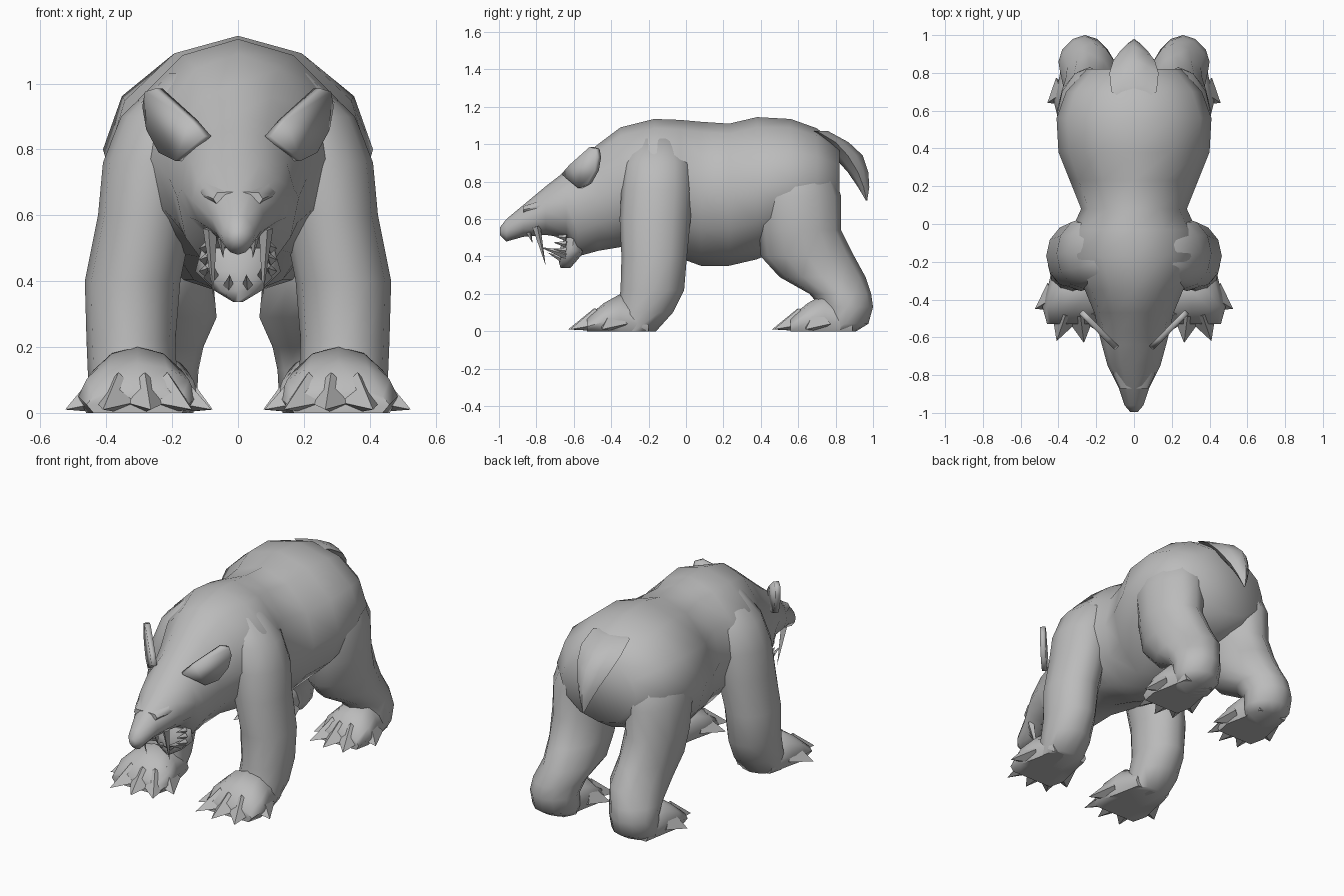
import bpy, bmesh, math
from mathutils import Vector

if "Cube" in bpy.data.objects:
    bpy.data.objects.remove(bpy.data.objects["Cube"])

fur = bpy.data.materials.new("plain grey")
fur.use_nodes = True
GREY = (0.5, 0.5, 0.5, 1)
fur.diffuse_color = GREY
fur.node_tree.nodes["Principled BSDF"].inputs["Base Color"].default_value = GREY


def finish(name, bm, mirror=False, angle=60):
    """Turn a bmesh into a shaded object, optionally mirrored across x."""
    bmesh.ops.recalc_face_normals(bm, faces=bm.faces)
    mesh = bpy.data.meshes.new(name)
    bm.to_mesh(mesh)
    bm.free()
    obj = bpy.data.objects.new(name, mesh)
    bpy.context.collection.objects.link(obj)
    mesh.materials.append(fur)
    bpy.ops.object.select_all(action="DESELECT")
    obj.select_set(True)
    bpy.context.view_layer.objects.active = obj
    bpy.ops.object.shade_smooth_by_angle(angle=math.radians(angle))
    if mirror:
        obj.modifiers.new("mirror", "MIRROR").use_mirror_merge = False
    return obj


def signed_power(value, power):
    return math.copysign(abs(value) ** power, value)


def loft(name, rings, upright, mirror=False, sides=12, power=1.0):
    """Skin oval rings (x, y, z, half width, half depth).
    Upright rings span x and z, the others span x and y."""
    bm = bmesh.new()
    loops = []
    for x, y, z, wide, deep in rings:
        loop = []
        for i in range(sides):
            a = math.tau * i / sides
            u = wide * signed_power(math.sin(a), power)
            v = deep * signed_power(math.cos(a), power)
            p = Vector((x + u, y, z + v) if upright else (x + u, y + v, z))
            p.z = max(p.z, 0)
            loop.append(bm.verts.new(p))
        loops.append(loop)
    for a, b in zip(loops, loops[1:]):
        for i in range(sides):
            j = (i + 1) % sides
            bm.faces.new((a[i], a[j], b[j], b[i]))
    bm.faces.new(loops[0])
    bm.faces.new(loops[-1])
    return finish(name, bm, mirror)


def spike(name, base, tip, radius, sides=4):
    """Pointed cone from base to tip, mirrored to both sides."""
    base, tip = Vector(base), Vector(tip)
    forward = (tip - base).normalized()
    across = forward.cross(Vector((0, 0, 1))).normalized()
    above = across.cross(forward)
    bm = bmesh.new()
    end = bm.verts.new(tip)
    rim = []
    for i in range(sides):
        a = math.tau * i / sides
        p = base + (across * math.cos(a) + above * math.sin(a)) * radius
        p.z = max(p.z, 0)
        rim.append(bm.verts.new(p))
    for i in range(sides):
        bm.faces.new((rim[i], rim[(i + 1) % sides], end))
    bm.faces.new(rim)
    return finish(name, bm, True, 40)


# Snout, head, neck, shoulders, belly and rump in one skin
body = [
    (-0.995, 0.535, 0.02, 0.02), (-0.96, 0.54, 0.05, 0.06),
    (-0.87, 0.59, 0.08, 0.085), (-0.75, 0.645, 0.14, 0.13),
    (-0.64, 0.68, 0.17, 0.18), (-0.58, 0.655, 0.185, 0.255),
    (-0.47, 0.715, 0.21, 0.285), (-0.35, 0.77, 0.26, 0.32),
    (-0.17, 0.785, 0.35, 0.35), (-0.03, 0.76, 0.33, 0.37),
    (0.08, 0.735, 0.28, 0.385), (0.23, 0.73, 0.34, 0.38),
    (0.38, 0.765, 0.4, 0.38), (0.56, 0.8, 0.41, 0.335),
    (0.7, 0.8, 0.36, 0.285), (0.82, 0.79, 0.25, 0.2),
]
loft("body", [(0, *r) for r in body], True, power=1.05)

# Brow ridge above the snout
loft("brow", [(0, -0.87, 0.65, 0.075, 0.022), (0, -0.8, 0.665, 0.11, 0.03),
              (0, -0.7, 0.69, 0.13, 0.05)], True, sides=8, power=0.5)

# Hanging lower jaw
loft("lower_jaw", [(0, -0.6, 0.5, 0.11, 0.05), (0, -0.61, 0.43, 0.13, 0.07),
                   (0, -0.635, 0.37, 0.07, 0.045), (0, -0.645, 0.337, 0.015, 0.025)],
     False, sides=8)

# Teeth
spike("upper_fang", (0.085, -0.8, 0.56), (0.075, -0.75, 0.35), 0.022)
spike("upper_front_tooth", (0.05, -0.84, 0.53), (0.045, -0.82, 0.47), 0.014)
spike("lower_fang", (0.08, -0.64, 0.41), (0.075, -0.78, 0.45), 0.025)
spike("lower_front_tooth", (0.03, -0.65, 0.38), (0.025, -0.74, 0.42), 0.02)
for k in range(3):
    spike("cheek_tooth", (0.1, -0.64, 0.43 + k * 0.035), (0.09, -0.71, 0.44 + k * 0.035), 0.018)

# Ears: slanted thin plates
bm = bmesh.new()
outline = [(0.092, 0.84), (0.135, 0.89), (0.24, 0.985), (0.272, 0.975), (0.28, 0.93),
           (0.268, 0.86), (0.23, 0.79), (0.18, 0.765)]
bm.faces.new([bm.verts.new((x, x * 1.02 - 0.75, z)) for x, z in outline])
ear = finish("ears", bm, True)
thick = ear.modifiers.new("thickness", "SOLIDIFY")
thick.thickness, thick.offset = 0.03, 0

# Short drooping tail with a ridge down its back
loft("tail", [(0, 0.7, 1.07, 0.12, 0.06), (0, 0.8, 1.01, 0.13, 0.07),
              (0, 0.865, 0.94, 0.11, 0.08), (0, 0.92, 0.85, 0.07, 0.055),
              (0, 0.95, 0.77, 0.035, 0.03), (0, 0.965, 0.7, 0.004, 0.004)],
     False, sides=8, power=1.7)

# Front legs flowing into the shoulders
loft("front_legs", [(0.13, -0.15, 1.03, 0.09, 0.12), (0.2, -0.15, 0.9, 0.155, 0.18),
                    (0.255, -0.155, 0.76, 0.155, 0.19), (0.28, -0.165, 0.6, 0.145, 0.19),
                    (0.32, -0.17, 0.4, 0.145, 0.175), (0.325, -0.18, 0.22, 0.135, 0.17),
                    (0.32, -0.22, 0.1, 0.135, 0.15), (0.31, -0.28, 0, 0.12, 0.12)],
     False, True)

# Hind legs flowing into the hips
loft("hind_legs", [(0.13, 0.56, 1.0, 0.11, 0.13), (0.19, 0.57, 0.88, 0.175, 0.21),
                   (0.235, 0.59, 0.72, 0.17, 0.24), (0.24, 0.61, 0.54, 0.165, 0.22),
                   (0.23, 0.65, 0.4, 0.155, 0.25), (0.22, 0.73, 0.29, 0.155, 0.23),
                   (0.25, 0.825, 0.2, 0.145, 0.165), (0.26, 0.86, 0.13, 0.14, 0.14),
                   (0.26, 0.85, 0.04, 0.135, 0.125), (0.26, 0.82, 0, 0.11, 0.09)],
     False, True, power=1.1)

# Paws with five splayed wedge claws each
paw = [(-0.2, 0.03, 0.12, 0.09), (-0.35, 0.06, 0.155, 0.14),
       (-0.44, 0.05, 0.18, 0.1), (-0.53, 0.025, 0.155, 0.05)]
claws = [(0.22, -0.45), (0.105, -0.62), (-0.04, -0.63), (-0.165, -0.6), (-0.225, -0.49)]
for place, centre, spread, dy in (("front", 0.305, 1, 0), ("hind", 0.27, 0.86, 1.09)):
    loft(place + "_paws", [(centre, y + dy, z, wide * spread, deep)
                           for y, z, wide, deep in paw], True, True)
    for x, y in claws:
        heel = Vector((centre, -0.32 + dy, 0.04))
        tip = Vector((centre + x * spread, y + dy, 0.01))
        base = heel.lerp(tip, 0.5)
        base.z = 0.04
        spike(place + "_claw", base, tip, 0.085)
